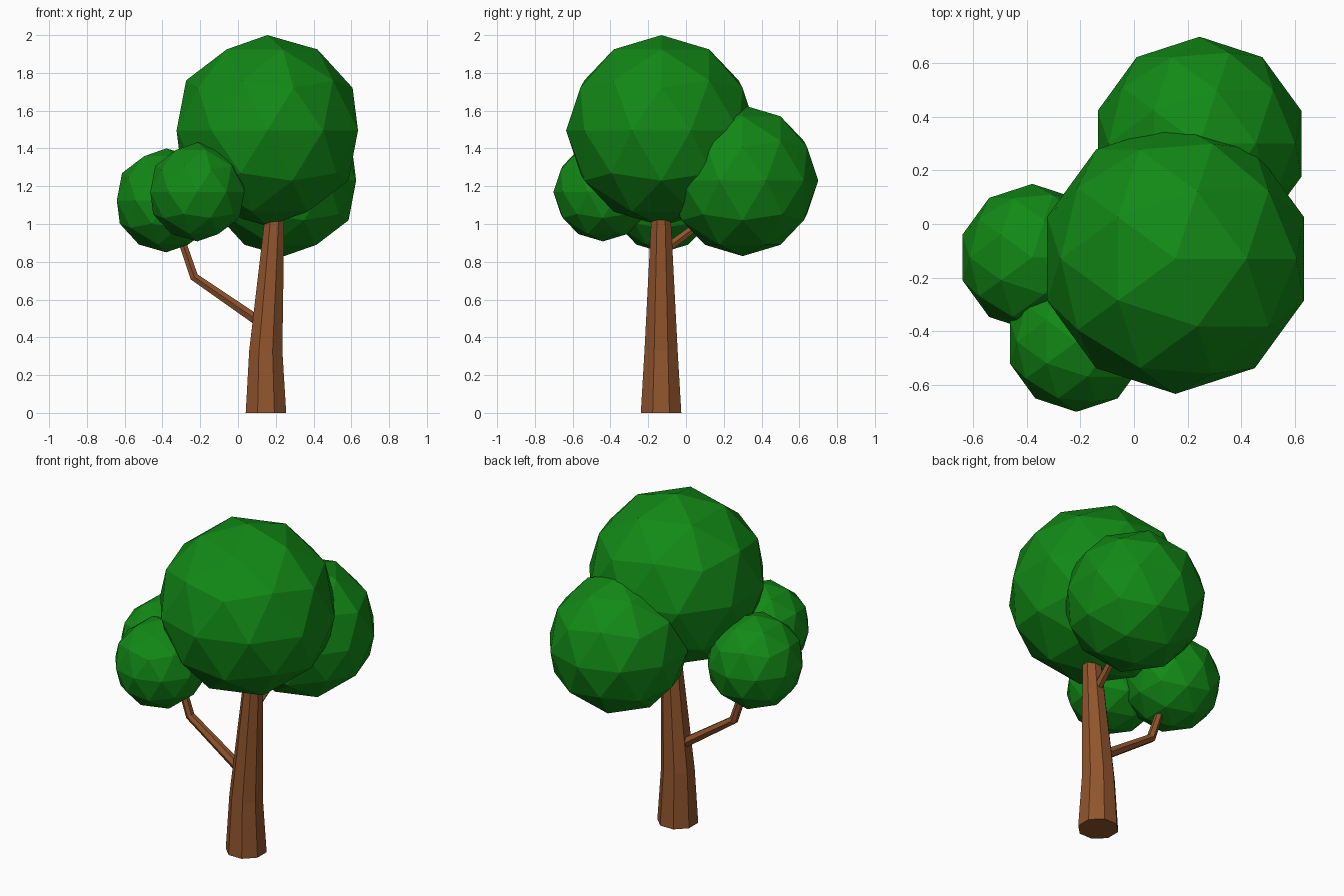
import bpy, bmesh
from math import pi, cos, sin
from mathutils import Vector

if "Cube" in bpy.data.objects:
    bpy.data.objects.remove(bpy.data.objects["Cube"])


def material(name, color):
    m = bpy.data.materials.new(name)
    m.diffuse_color = (*color, 1)
    m.use_nodes = True
    m.node_tree.nodes["Principled BSDF"].inputs["Base Color"].default_value = m.diffuse_color
    return m


LEAF = material("leaf_green", (0.006, 0.25, 0.008))
BARK = material("bark_brown", (0.28, 0.09, 0.025))


def foliage(name, center, radius):
    bpy.ops.mesh.primitive_ico_sphere_add(subdivisions=2, radius=radius, location=center)
    ob = bpy.context.object
    ob.name = name
    ob.data.materials.append(LEAF)


def limb(name, points, radii, sides, horizontal=False):
    """Tapered tube through points, closed at both ends."""
    pts = [Vector(p) for p in points]
    bm = bmesh.new()
    rings = []
    for i, p in enumerate(pts):
        before = (p - pts[max(i - 1, 0)]).normalized()
        after = (pts[min(i + 1, len(pts) - 1)] - p).normalized()
        axis = Vector((0, 0, 1)) if horizontal else (before + after).normalized()
        # frame perpendicular to the limb direction
        ref = Vector((0, 1, 0)) if abs(axis.y) < 0.7 else Vector((1, 0, 0))
        u = ref.cross(axis).normalized()
        v = axis.cross(u)
        ring = []
        for k in range(sides):
            a = 2 * pi * (k + 0.5) / sides
            ring.append(bm.verts.new(p + radii[i] * (u * cos(a) + v * sin(a))))
        rings.append(ring)
    for low, high in zip(rings, rings[1:]):
        for k in range(sides):
            n = (k + 1) % sides
            bm.faces.new((low[k], low[n], high[n], high[k]))
    bm.faces.new(rings[0])
    bm.faces.new(rings[-1])
    bmesh.ops.recalc_face_normals(bm, faces=bm.faces)
    mesh = bpy.data.meshes.new(name)
    bm.to_mesh(mesh)
    bm.free()
    mesh.materials.append(BARK)
    bpy.context.collection.objects.link(bpy.data.objects.new(name, mesh))


# Foliage balls
foliage("crown_foliage", (0.155, -0.13, 1.495), 0.505)
foliage("back_foliage", (0.245, 0.30, 1.23), 0.40)
foliage("left_foliage", (-0.38, -0.125, 1.125), 0.275)
foliage("front_left_foliage", (-0.215, -0.44, 1.17), 0.262)

# Trunk with a slight bend
limb("trunk", [(0.148, -0.132, 0), (0.147, -0.132, 0.33), (0.198, -0.132, 1.1)],
     [0.116, 0.095, 0.052], 8, horizontal=True)

# Branches
limb("left_branch", [(0.11, -0.13, 0.485), (-0.232, -0.13, 0.72), (-0.325, -0.13, 0.99)],
     [0.031, 0.026, 0.022], 6)
limb("back_branch", [(0.18, -0.11, 0.865), (0.205, 0.10, 1.02)], [0.027, 0.022], 6)
